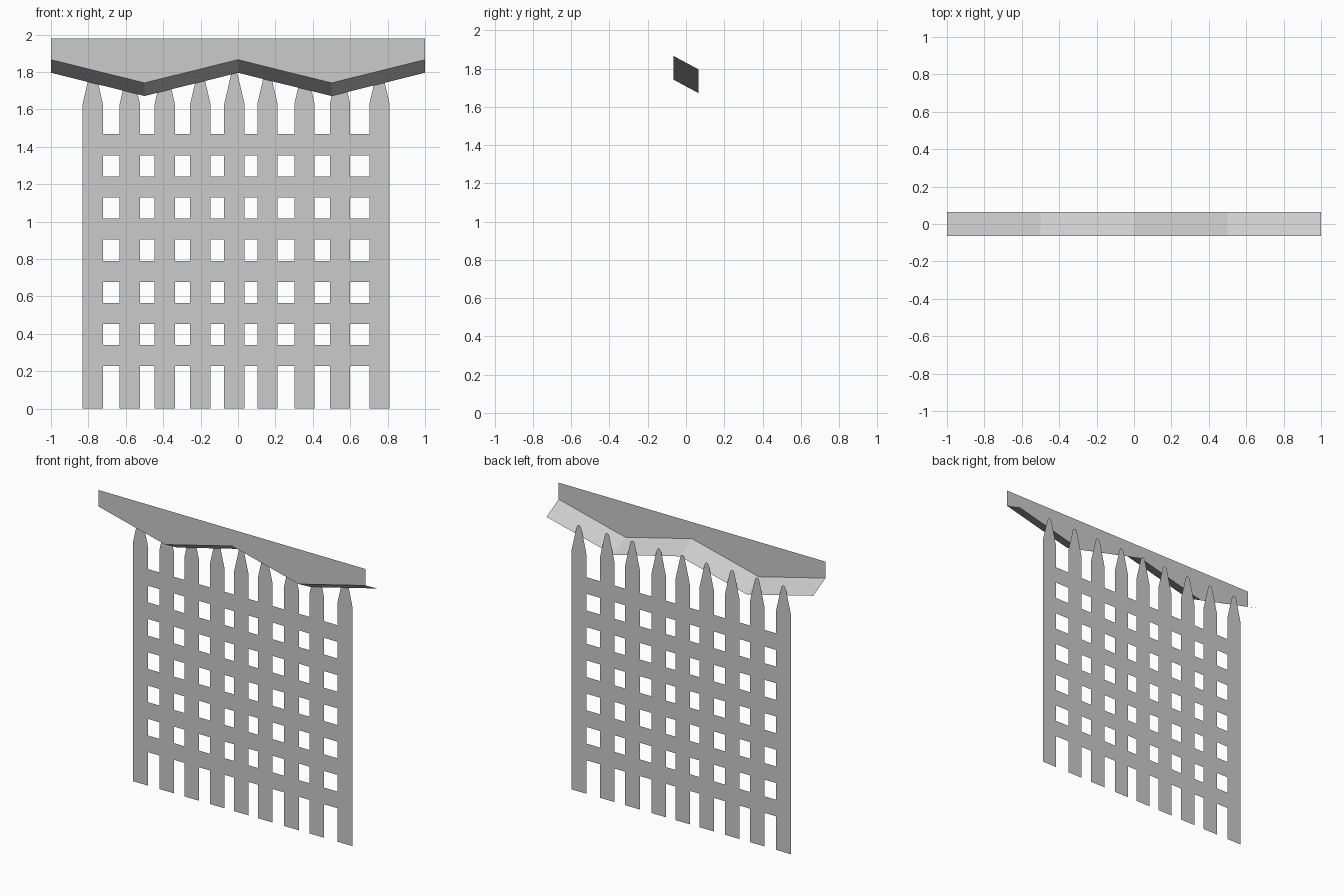
import bpy, bmesh

if "Cube" in bpy.data.objects:
    bpy.data.objects.remove(bpy.data.objects["Cube"])

FRONT, BACK = -0.065, 0.065


def sheet(name, polys):
    """Thin single-layer object from a list of corner-point polygons."""
    bm = bmesh.new()
    for pts in polys:
        bm.faces.new([bm.verts.new(p) for p in pts])
    bmesh.ops.remove_doubles(bm, verts=bm.verts, dist=0.0005)
    me = bpy.data.meshes.new(name)
    bm.to_mesh(me)
    bm.free()
    ob = bpy.data.objects.new(name, me)
    bpy.context.collection.objects.link(ob)
    return ob


# Lattice gate: pickets with pointed tops, joined by crossbars in the same plane
lefts = [-0.831, -0.633, -0.446, -0.256, -0.074, 0.103, 0.301, 0.491, 0.702]
width, shoulder = 0.109, 1.628
bars = [(0.227 + 0.2255 * i, 0.34 + 0.2255 * i) for i in range(6)]
levels = [0.0] + [z for bar in bars for z in bar] + [shoulder]


def cell(x0, x1, z0, z1):
    return [(x0, BACK, z0), (x1, BACK, z0), (x1, BACK, z1), (x0, BACK, z1)]


polys = []
for i, x in enumerate(lefts):
    for z0, z1 in zip(levels, levels[1:]):
        polys.append(cell(x, x + width, z0, z1))
    # pointed, slightly blunted tip
    c = x + width / 2
    tip = [(-width / 2, shoulder), (width / 2, shoulder), (0.018, 1.785),
           (0.011, 1.802), (0, 1.808), (-0.011, 1.802), (-0.018, 1.785)]
    polys.append([(c + dx, BACK, z) for dx, z in tip])
    # crossbar pieces to the next picket
    if i + 1 < len(lefts):
        for z0, z1 in bars:
            polys.append(cell(x + width, lefts[i + 1], z0, z1))
sheet("lattice_gate", polys)

# Zigzag line shared by the fascia and the sloping soffit
zigzag = [(-1, 1.866), (-0.5, 1.742), (0, 1.866), (0.5, 1.742), (1, 1.866)]
drop, top = 0.07, 1.978
pairs = list(zip(zigzag, zigzag[1:]))

# Upright front fascia
sheet("fascia", [[(x0, FRONT, z0), (x1, FRONT, z1), (x1, FRONT, top), (x0, FRONT, top)]
                 for (x0, z0), (x1, z1) in pairs])

# Soffit strip sloping down and back to the gate
sheet("soffit", [[(x0, FRONT, z0), (x0, BACK, z0 - drop), (x1, BACK, z1 - drop), (x1, FRONT, z1)][::-1]
                 for (x0, z0), (x1, z1) in pairs])
